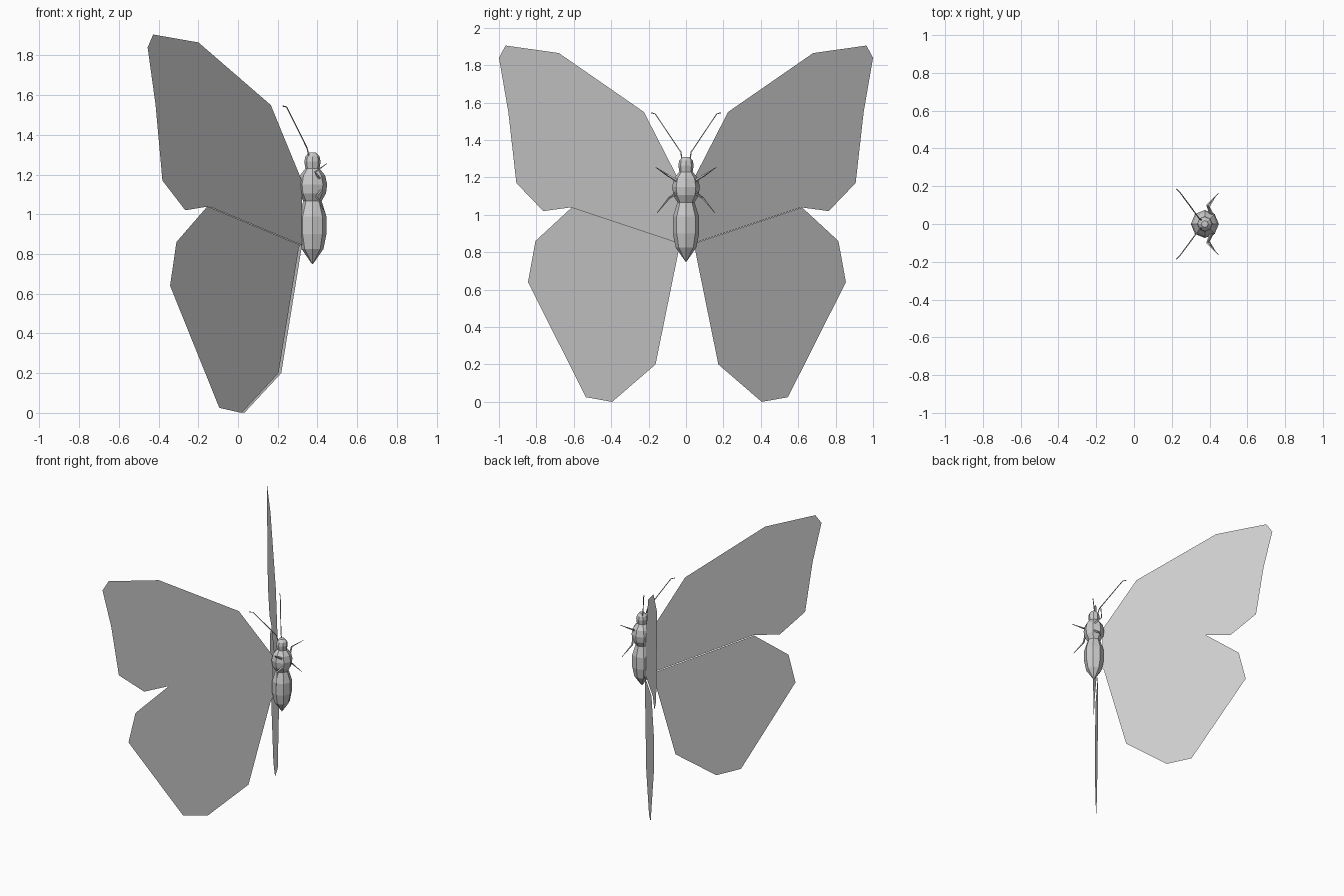
import bpy, bmesh, math

if "Cube" in bpy.data.objects:
    bpy.data.objects.remove(bpy.data.objects["Cube"])

BODY_X = 0.375


def mesh_object(name, verts, faces):
    me = bpy.data.meshes.new(name)
    me.from_pydata(verts, [], faces)
    ob = bpy.data.objects.new(name, me)
    bpy.context.collection.objects.link(ob)
    return ob


def lathe(name, profile, sides=8):
    """Revolve (radius, z) points around the vertical body axis."""
    bm = bmesh.new()
    rings = []
    for r, z in profile:
        rings.append([bm.verts.new((BODY_X + r * math.cos(2 * math.pi * i / sides),
                                    r * math.sin(2 * math.pi * i / sides), z))
                      for i in range(sides)])
    for a, b in zip(rings, rings[1:]):
        for i in range(sides):
            j = (i + 1) % sides
            bm.faces.new((a[i], a[j], b[j], b[i]))
    bm.faces.new(rings[0][::-1])
    bm.faces.new(rings[-1])
    me = bpy.data.meshes.new(name)
    bm.to_mesh(me)
    bm.free()
    ob = bpy.data.objects.new(name, me)
    bpy.context.collection.objects.link(ob)


def wing(name, outline, side, dx=0.0, dy=0.0):
    """Flat wing panel: outline in (y, z), swept back along x."""
    verts = [(0.345 - 0.8 * y + dx, side * y + dy, z) for y, z in outline]
    mesh_object(name, verts, [list(range(len(verts)))])


def limb(name, points, side, radii):
    """Thin tapered four-sided tube along a path."""
    cu = bpy.data.curves.new(name, 'CURVE')
    cu.dimensions = '3D'
    cu.bevel_depth = 1.0
    cu.bevel_resolution = 0
    cu.use_fill_caps = True
    sp = cu.splines.new('POLY')
    sp.use_smooth = False
    sp.points.add(len(points) - 1)
    for p, (x, y, z), r in zip(sp.points, points, radii):
        p.co = (x, side * y, z, 1)
        p.radius = r
    ob = bpy.data.objects.new(name, cu)
    bpy.context.collection.objects.link(ob)


# Body segments
lathe("abdomen", [(0.003, 0.75), (0.055, 0.825), (0.07, 0.90), (0.07, 0.99), (0.045, 1.07)])
lathe("thorax", [(0.045, 1.065), (0.068, 1.105), (0.074, 1.15), (0.064, 1.195), (0.036, 1.23)])
lathe("head", [(0.035, 1.225), (0.041, 1.265), (0.036, 1.29), (0.018, 1.31)])

# Wing outlines
FORE = [(0.03, 1.17), (0.225, 1.55), (0.68, 1.865), (0.965, 1.905), (1.0, 1.84),
        (0.95, 1.55), (0.907, 1.17), (0.763, 1.02), (0.615, 1.04), (0.03, 0.845)]
HIND = [(0.03, 0.845), (0.615, 1.04), (0.81, 0.86), (0.85, 0.64),
        (0.54, 0.025), (0.40, 0.0), (0.168, 0.20), (0.04, 0.83)]

for side, label in ((-1, "left"), (1, "right")):
    wing(label + "_forewing", FORE, side)
    wing(label + "_hindwing", HIND, side, side * 0.007, 0.005)
    # Antenna with a bent tip
    limb(label + "_antenna",
         [(0.36, 0.02, 1.28), (0.347, 0.027, 1.335), (0.245, 0.165, 1.54), (0.225, 0.185, 1.545)],
         side, [0.004, 0.0035, 0.003, 0.003])
    # Legs
    limb(label + "_upper_leg",
         [(0.41, 0.045, 1.18), (0.388, 0.10, 1.213), (0.447, 0.163, 1.255)],
         side, [0.008, 0.006, 0.0015])
    limb(label + "_lower_leg",
         [(0.42, 0.04, 1.125), (0.395, 0.09, 1.09), (0.437, 0.155, 1.01)],
         side, [0.008, 0.006, 0.0015])
